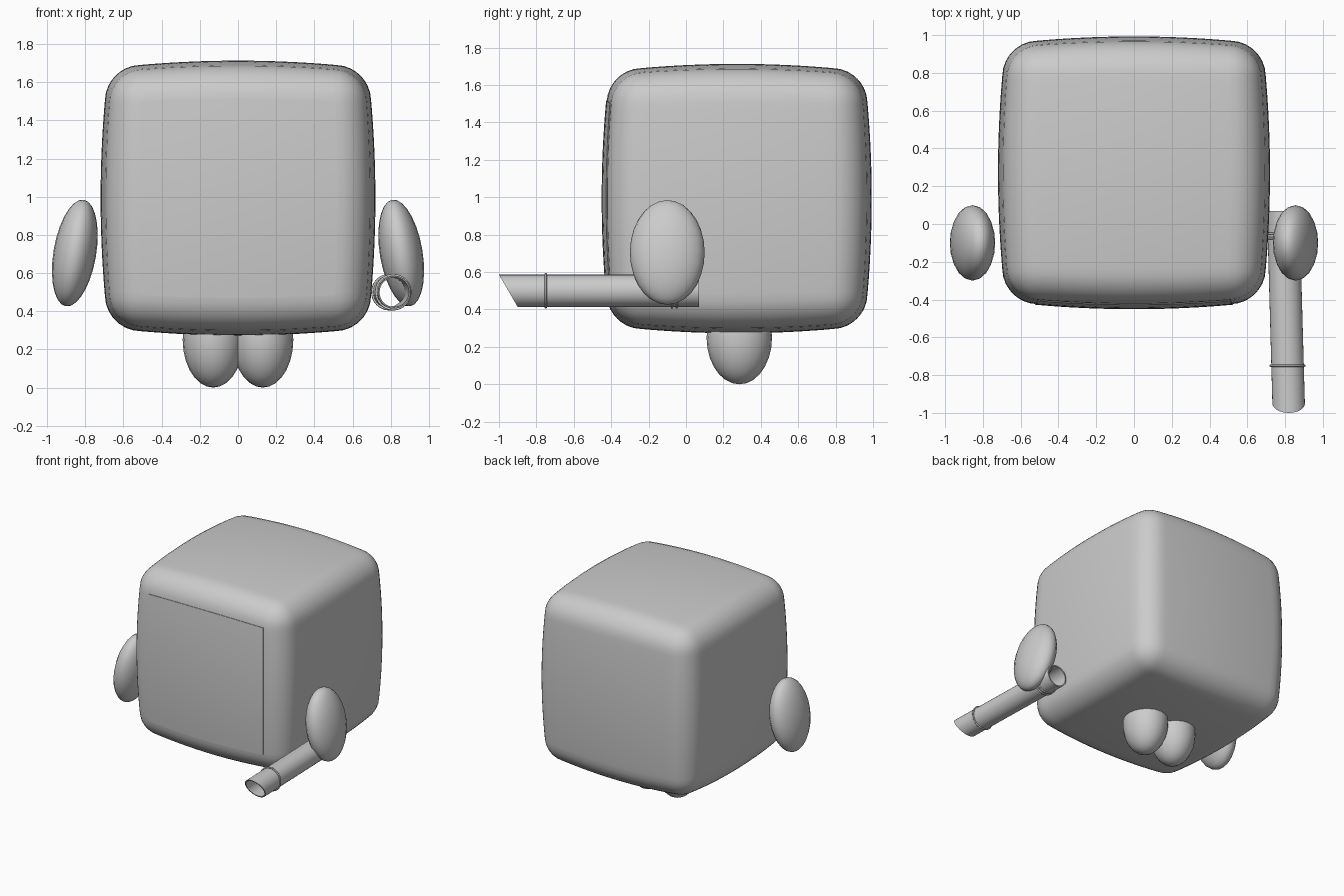
import bpy, bmesh, math
from mathutils import Vector

if "Cube" in bpy.data.objects:
    bpy.data.objects.remove(bpy.data.objects["Cube"])

grey = bpy.data.materials.new("plain grey")
grey.diffuse_color = (0.6, 0.6, 0.6, 1)
grey.use_nodes = True
grey.node_tree.nodes["Principled BSDF"].inputs["Base Color"].default_value = grey.diffuse_color


def finish(ob, name, angle=40):
    """Name, colour and smooth one part."""
    ob.name = name
    ob.data.materials.clear()
    ob.data.materials.append(grey)
    bpy.ops.object.select_all(action='DESELECT')
    ob.select_set(True)
    bpy.context.view_layer.objects.active = ob
    bpy.ops.object.shade_smooth_by_angle(angle=math.radians(angle))
    return ob


def from_bmesh(bm, name, angle=40):
    bmesh.ops.recalc_face_normals(bm, faces=bm.faces)
    me = bpy.data.meshes.new(name)
    bm.to_mesh(me)
    bm.free()
    ob = bpy.data.objects.new(name, me)
    bpy.context.collection.objects.link(ob)
    return finish(ob, name, angle)


def ellipsoid(name, loc, radii, tilt=0):
    bpy.ops.mesh.primitive_uv_sphere_add(segments=20, ring_count=14, location=loc,
                                         rotation=(0, tilt, 0))
    ob = bpy.context.object
    ob.scale = radii
    return finish(ob, name, 60)


# Body: cube with rounded edges and bulging sides
CENTRE = Vector((0, 0.273, 0.993))
HALF, RADIUS = 0.65, 0.14


def pillow(p):
    core = Vector([max(-(HALF - RADIUS), min(HALF - RADIUS, c)) for c in p])
    p = core + (p - core).normalized() * RADIUS
    w = [max(0, 1 - (c / HALF) ** 2) for c in p]
    out = Vector()
    for i in range(3):
        u, v = w[(i + 1) % 3], w[(i + 2) % 3]
        bulge = 0.03 * (u + v - u * v) + 0.04 * u * v
        out[i] = p[i] * (1 + bulge / HALF)
    return out


bm = bmesh.new()
bmesh.ops.create_cube(bm, size=2 * HALF)
bmesh.ops.subdivide_edges(bm, edges=bm.edges, cuts=31, use_grid_fill=True)
for v in bm.verts:
    v.co = pillow(v.co) + CENTRE
from_bmesh(bm, "body", 60)

# Front panel: very thin plate following the bulge of the body
bm = bmesh.new()
bmesh.ops.create_grid(bm, x_segments=16, y_segments=16, size=0.5)
for v in bm.verts:
    v.co = pillow(Vector((v.co.x, -HALF, v.co.y))) + CENTRE + Vector((0, -0.004, 0))
rim = [e for e in bm.edges if e.is_boundary]
skirt = bmesh.ops.extrude_edge_only(bm, edges=rim)["geom"]
for v in skirt:
    if isinstance(v, bmesh.types.BMVert):
        v.co.y += 0.008
from_bmesh(bm, "front_panel")

# Arms and legs
for side, s in (("left", -1), ("right", 1)):
    ellipsoid(side + "_arm", (s * 0.855, -0.1, 0.705), (0.112, 0.2, 0.283),
              -s * math.radians(9.6))
    ellipsoid(side + "_leg", (s * 0.13, 0.285, 0.25), (0.16, 0.175, 0.25))

# Held tube: open at both ends, front end cut at a slant
TUBE_Z, TUBE_R, SEG = 0.5, 0.086, 32


def tube_x(y):
    return 0.79 + 0.03 * (0.07 - y) / 1.07


bm = bmesh.new()
loops = []
for r, front in ((TUBE_R, False), (TUBE_R, True), (0.077, True), (0.077, False)):
    loop = []
    for i in range(SEG):
        a = 2 * math.pi * i / SEG
        dz = r * math.sin(a)
        y = -0.95 - 0.05 * dz / TUBE_R if front else 0.07
        loop.append(bm.verts.new((tube_x(y) + r * math.cos(a), y, TUBE_Z + dz)))
    loops.append(loop)
for k in range(4):
    a, b = loops[k], loops[(k + 1) % 4]
    for i in range(SEG):
        j = (i + 1) % SEG
        bm.faces.new((a[i], a[j], b[j], b[i]))
from_bmesh(bm, "tube")

# Thin bands around the tube
for n, y in enumerate((-0.75, -0.075, -0.05)):
    bpy.ops.mesh.primitive_torus_add(location=(tube_x(y), y, TUBE_Z),
                                     rotation=(math.pi / 2, 0, 0),
                                     major_radius=0.09, minor_radius=0.006,
                                     major_segments=32, minor_segments=8)
    finish(bpy.context.object, "tube_band_%d" % (n + 1), 60)
